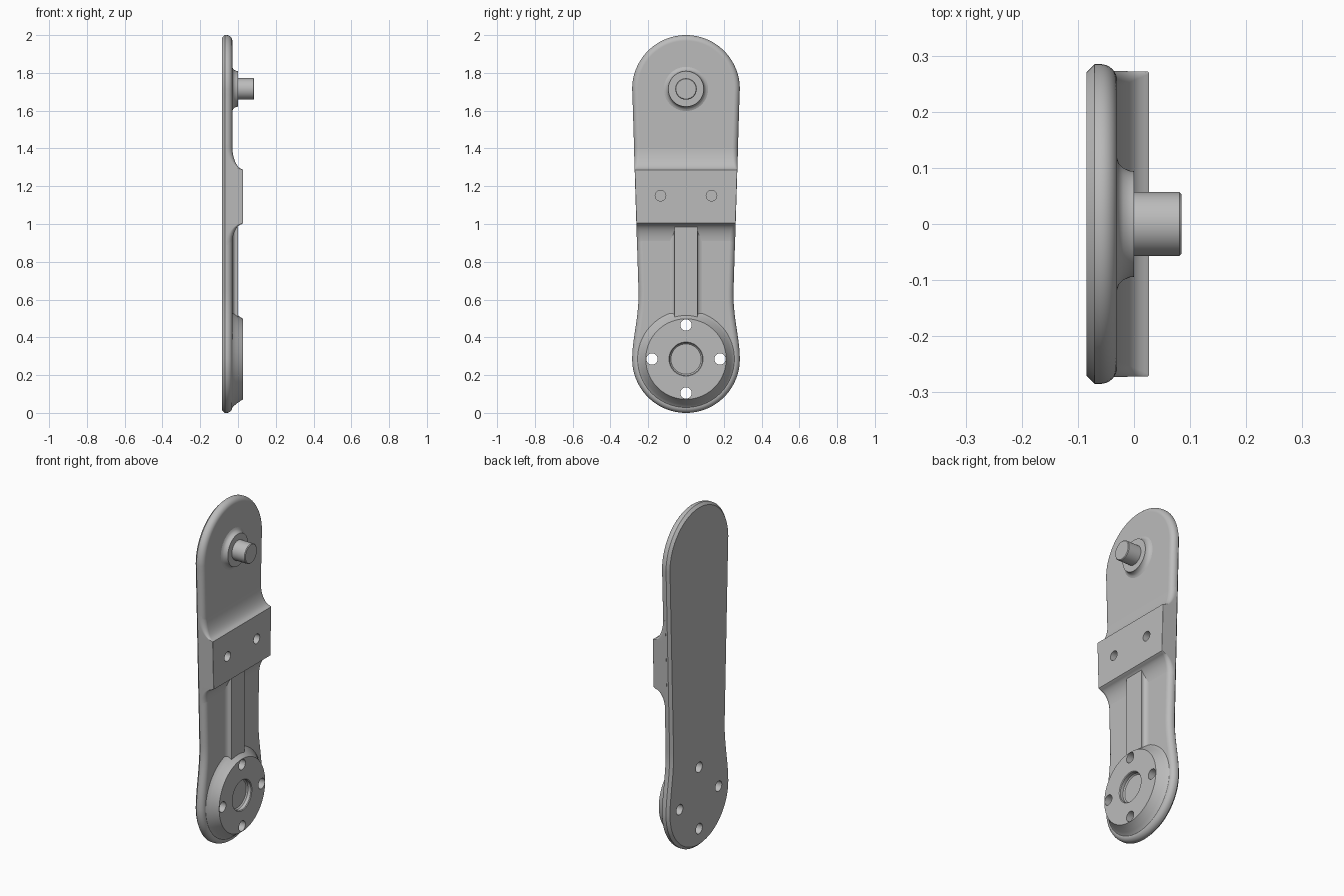
import bpy, bmesh, math

cube = bpy.data.objects.get("Cube")
if cube:
    bpy.data.objects.remove(cube, do_unlink=True)

steel = bpy.data.materials.new("plain_grey")
steel.use_nodes = True
GREY = (0.5, 0.5, 0.5, 1)
steel.diffuse_color = GREY
steel.node_tree.nodes["Principled BSDF"].inputs["Base Color"].default_value = GREY

TOP, LOW, R = 1.715, 0.285, 0.285
FACE = -0.03


def loft(name, rings):
    """Skin a list of equal-length closed rings and cap both ends."""
    bm = bmesh.new()
    rows = [[bm.verts.new(p) for p in ring] for ring in rings]
    n = len(rows[0])
    for a, b in zip(rows, rows[1:]):
        for i in range(n):
            j = (i + 1) % n
            bm.faces.new((a[i], a[j], b[j], b[i]))
    bm.faces.new(rows[0][::-1])
    bm.faces.new(rows[-1])
    bmesh.ops.recalc_face_normals(bm, faces=bm.faces)
    mesh = bpy.data.meshes.new(name)
    bm.to_mesh(mesh)
    bm.free()
    mesh.materials.append(steel)
    ob = bpy.data.objects.new(name, mesh)
    bpy.context.collection.objects.link(ob)
    return ob


def lathe(name, profile, y, z, n=64):
    """Turn (radius, x) points about an axis along x."""
    return loft(name, [[(x, y + r * math.cos(t), z + r * math.sin(t))
                        for t in (2 * math.pi * i / n for i in range(n))]
                       for r, x in profile])


def fillet(r0, x0, r1, x1, n=7):
    """Concave quarter curve from the wide foot to the narrow top."""
    return [(r0 + (r1 - r0) * math.sin(t), x1 + (x0 - x1) * math.cos(t))
            for t in (math.pi / 2 * i / n for i in range(n + 1))]


def half_width(z):
    """Half width of the arm between its two round ends."""
    straight = 0.25 + (z - 0.6) * 0.031
    t = min(max((z - LOW) / 0.36, 0), 1)
    s = t * t * (3 - 2 * t)
    return R + (straight - R) * s


def finish(ob, cutters=()):
    """Cut the holes, then smooth everything except sharp edges."""
    bpy.ops.object.select_all(action='DESELECT')
    bpy.context.view_layer.objects.active = ob
    ob.select_set(True)
    for c in cutters:
        mod = ob.modifiers.new("hole", 'BOOLEAN')
        mod.operation, mod.solver, mod.object = 'DIFFERENCE', 'EXACT', c
        bpy.ops.object.modifier_apply(modifier=mod.name)
    bpy.ops.object.shade_smooth_by_angle(angle=math.radians(30))
    mod = ob.modifiers.new("even_normals", 'WEIGHTED_NORMAL')
    mod.keep_sharp = True


# Outline of the arm: round top, tapering sides, round foot
half = [(R * math.sin(t), TOP + R * math.cos(t))
        for t in (math.pi / 2 * i / 24 for i in range(25))]
half += [(half_width(z), z) for z in (TOP - (TOP - LOW) * i / 48 for i in range(1, 48))]
half += [(R * math.cos(t), LOW - R * math.sin(t))
         for t in (math.pi / 2 * i / 24 for i in range(25))]
outline = half + [(-y, z) for y, z in half[-2:0:-1]]


def inset(d, x):
    ring = []
    for i, (y, z) in enumerate(outline):
        (ya, za), (yb, zb) = outline[i - 1], outline[(i + 1) % len(outline)]
        k = d / math.hypot(yb - ya, zb - za)
        ring.append((x, y + (zb - za) * k, z - (yb - ya) * k))
    return ring


# Plate: chamfered back edge, rounded front edge
layers = [(0.015, -0.085), (0, -0.07)]
layers += [(0.03 - 0.03 * math.cos(t), -0.06 + 0.03 * math.sin(t))
           for t in (math.pi / 2 * i / 8 for i in range(9))]
plate = loft("arm_plate", [inset(d, x) for d, x in layers])

# Raised clamp block with concave ramps above and below
rise = 0.027
ramp = fillet(0.88, FACE - 0.001, 1.0, rise)
upper = fillet(1.42, FACE - 0.001, 1.29, rise)
ramp_up = [(z, x) for z, x in ((0.88 + 0.12 * math.sin(t), rise - (rise - FACE) * math.cos(t) ** 1)
           for t in (0, 1.57))]


def ramp_rows(z0, z1, n=10):
    """Curve that leaves the plate gently and meets the block steeply."""
    return [(z0 + (z1 - z0) * math.sin(t),
             FACE - 0.001 + (rise - FACE) * (1 - math.cos(t)))
            for t in (math.pi / 2 * 0.92 * i / n for i in range(n + 1))]


def block_ring(z, x):
    w = half_width(z) + 0.0005
    r = 0.03 - 0.026 * min(max((x - FACE) / (rise - FACE), 0), 1)
    side = [(-0.06, w)] + [(x - r + r * math.sin(t), w - r + r * math.cos(t))
                           for t in (math.pi / 2 * i / 6 for i in range(7))]
    return [(px, py, z) for px, py in side] + [(px, -py, z) for px, py in side[::-1]]


rows = ramp_rows(0.89, 1.0) + [(1.005, rise), (1.287, rise)] + ramp_rows(1.42, 1.29)[::-1]
block = loft("clamp_block", [block_ring(z, x) for z, x in rows])

# Stiffening rib between the block and the hub
side = [(-0.05, 0.095)] + [(x, y) for y, x in
                          ((0.095 - 0.035 * math.sin(t), FACE - 0.001 + 0.02 * (1 - math.cos(t)))
                           for t in (math.pi / 2 * i / 6 for i in range(7)))] + [(0, 0.06)]
section = side + [(x, -y) for x, y in side[::-1]]
rib = loft("centre_rib", [[(x, y, z) for x, y in section] for z in (0.5, 0.985)])

# Hub with a flared foot and a shallow recess
hub_profile = [(0.264, -0.05), (0.264, -0.036), (0.25, -0.025), (0.24, -0.012),
               (0.23, 0.001), (0.221, 0.014), (0.213, rise),
               (0.09, rise), (0.086, 0.023), (0.086, 0.004), (0.08, -0.003)]
hub = lathe("mounting_hub", hub_profile, 0, LOW, 96)

# Boss and pin near the top
boss = lathe("pin_boss", [(0.12, -0.05), (0.12, -0.031), (0.108, -0.027),
                          (0.1, -0.019), (0.095, -0.008), (0.094, 0)], 0, TOP)
pin = lathe("pin", [(0.057, -0.02), (0.057, 0.081), (0.053, 0.085)], 0, TOP)

# Hole cutters: four through the hub, two blind in the block
through = [lathe("hub_hole_cutter", [(0.03, -0.2), (0.03, 0.2)],
                 0.18 * math.cos(a), LOW + 0.18 * math.sin(a), 32)
           for a in (math.pi / 2 * i for i in range(4))]
blind = [lathe("block_hole_cutter", [(0.028, -0.02), (0.028, 0.2)], y, 1.15, 32)
         for y in (-0.135, 0.135)]

finish(plate, through)
finish(hub, through)
finish(block, blind)
for part in (rib, boss, pin):
    finish(part)
for cutter in through + blind:
    bpy.data.objects.remove(cutter, do_unlink=True)
